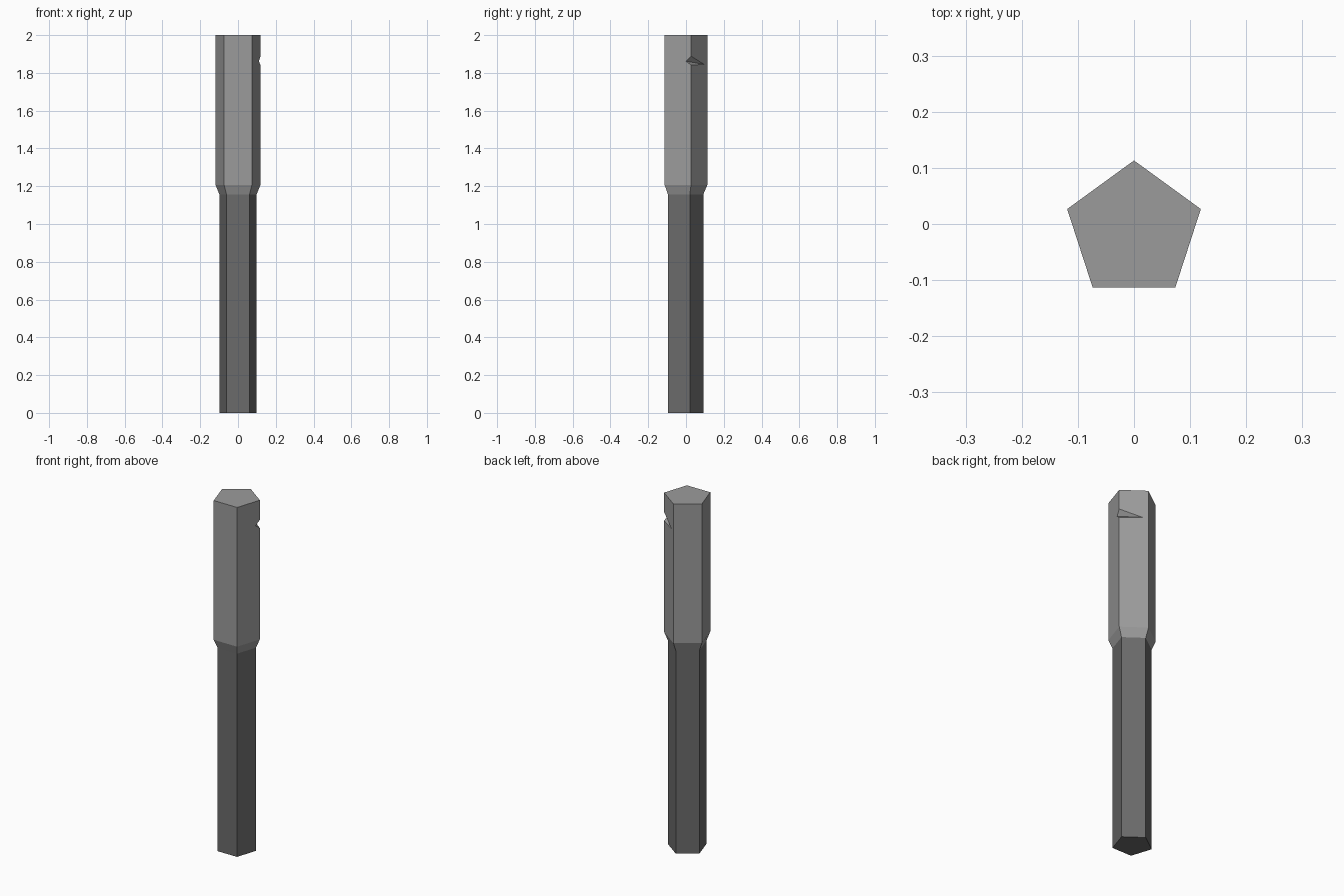
import bpy, bmesh, math

if "Cube" in bpy.data.objects:
    bpy.data.objects.remove(bpy.data.objects["Cube"])

SIDES = 5
R_TOP, R_LOW = 0.1252, 0.1035
CY = -0.012          # axis of the pentagon, so its bounds centre on y = 0
NOTCHED = 4          # corner (right side) carrying the small chip


def material(name, value):
    m = bpy.data.materials.new(name)
    m.diffuse_color = (value, value, value, 1)
    m.use_nodes = True
    m.node_tree.nodes["Principled BSDF"].inputs["Base Color"].default_value = m.diffuse_color
    return m


bm = bmesh.new()


def ring(r, z):
    angles = [math.pi / 2 + i * math.tau / SIDES for i in range(SIDES)]
    return [bm.verts.new((r * math.cos(a), CY + r * math.sin(a), z)) for a in angles]


# Post outline: slim lower shaft, flared collar, thicker upper section
rings = [ring(R_LOW, 0), ring(R_LOW, 1.157), ring(R_TOP, 1.207), ring(R_TOP, 2)]
bm.faces.new(rings[0][::-1])
bm.faces.new(rings[-1])

# Chip in the right corner: two points on the corner, one on each side face
corner = rings[3][NOTCHED].co
before, after = rings[3][NOTCHED - 1].co, rings[3][0].co


def side_point(other, t, z):
    p = corner.lerp(other, t)
    return bm.verts.new((p.x, p.y, z))


chip_top = side_point(before, 0, 1.889)
chip_low = side_point(before, 0, 1.841)
chip_front = side_point(before, 0.19, 1.862)
chip_back = side_point(after, 0.80, 1.845)
bm.faces.new((chip_top, chip_front, chip_back))
bm.faces.new((chip_low, chip_back, chip_front))

# Side faces, with the chip cut out of the two faces next to the corner
for k in range(3):
    lo, hi = rings[k], rings[k + 1]
    for i in range(SIDES):
        j = (i + 1) % SIDES
        loop = [lo[i], lo[j]]
        if k == 2 and j == NOTCHED:
            loop += [chip_low, chip_front, chip_top]
        loop += [hi[j], hi[i]]
        if k == 2 and i == NOTCHED:
            loop += [chip_top, chip_back, chip_low]
        bm.faces.new(loop)

# Dark shaft below the collar, lighter grey above
for f in bm.faces:
    f.material_index = 1 if max(v.co.z for v in f.verts) < 1.18 else 0

mesh = bpy.data.meshes.new("post")
bm.to_mesh(mesh)
bm.free()
mesh.materials.append(material("mid grey", 0.33))
mesh.materials.append(material("dark grey", 0.145))
bpy.context.collection.objects.link(bpy.data.objects.new("post", mesh))
